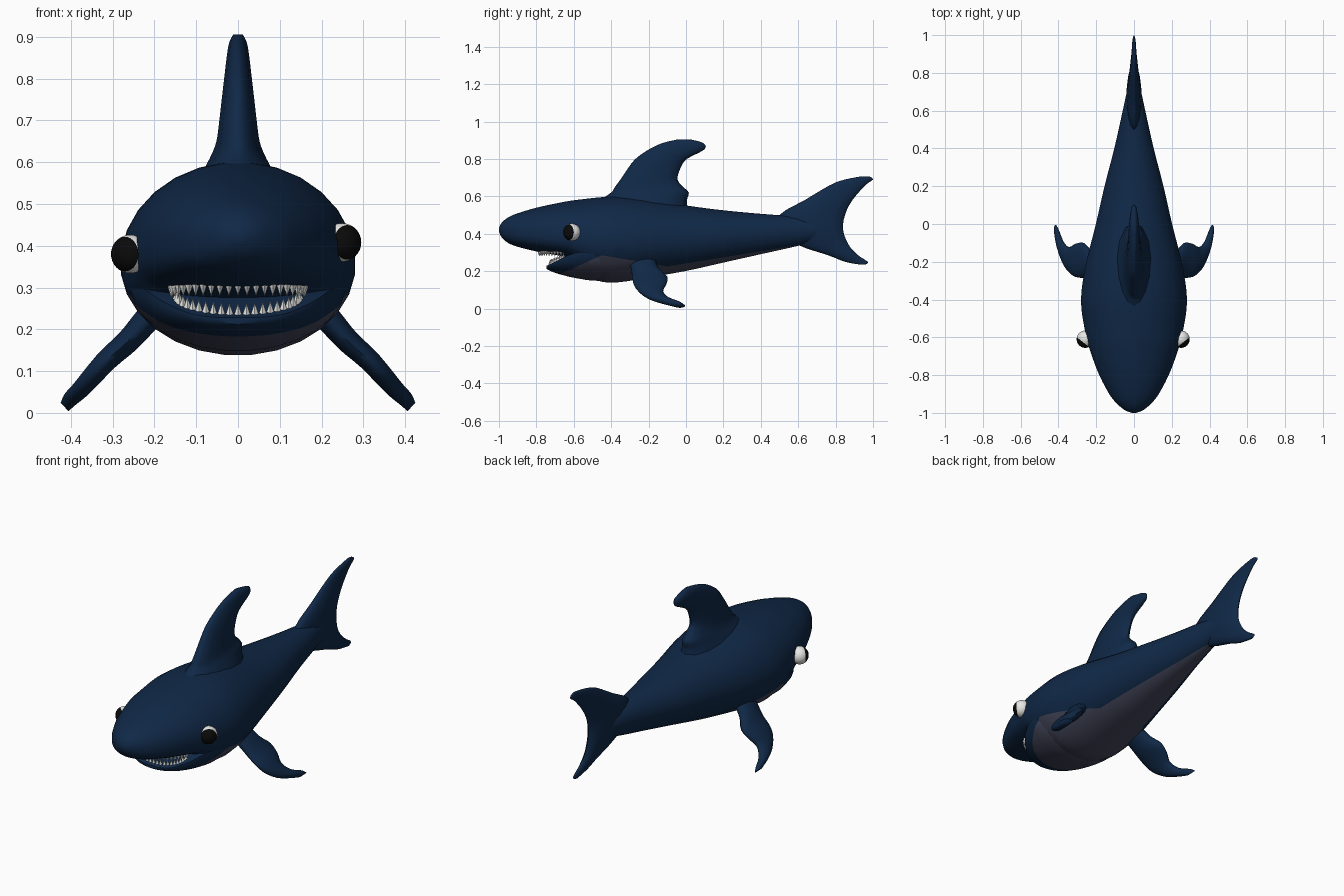
import bpy
import bmesh
from math import sin, cos, pi, radians
from mathutils import Vector

cube = bpy.data.objects.get("Cube")
if cube:
    bpy.data.objects.remove(cube, do_unlink=True)


def material(name, color):
    mat = bpy.data.materials.new(name)
    mat.use_nodes = True
    rgba = (*color, 1)
    mat.diffuse_color = rgba
    bsdf = mat.node_tree.nodes["Principled BSDF"]
    bsdf.inputs["Base Color"].default_value = rgba
    bsdf.inputs["Roughness"].default_value = 0.7
    return mat


navy = material("navy skin", (0.005, 0.021, 0.062))
gray = material("gray belly", (0.055, 0.06, 0.1))
white = material("white", (0.8, 0.8, 0.78))
black = material("black pupil", (0.003, 0.003, 0.003))


def finish(bm, name, mats, angle=50):
    bmesh.ops.recalc_face_normals(bm, faces=bm.faces)
    mesh = bpy.data.meshes.new(name)
    bm.to_mesh(mesh)
    bm.free()
    for mat in mats:
        mesh.materials.append(mat)
    for poly in mesh.polygons:
        poly.use_smooth = True
    mesh.set_sharp_from_angle(angle=radians(angle))
    obj = bpy.data.objects.new(name, mesh)
    bpy.context.collection.objects.link(obj)
    return obj


def resample(rows, steps):
    """Smooth curve through rows of station values."""
    rows = [Vector(r) for r in rows]
    out = []
    for i in range(len(rows) - 1):
        a, b = rows[max(i - 1, 0)], rows[i]
        c, d = rows[i + 1], rows[min(i + 2, len(rows) - 1)]
        for k in range(steps):
            t = k / steps
            out.append(b + (c - a) * (t / 2) + (a * 2 - b * 5 + c * 4 - d) * (t * t / 2)
                       + (b * 3 - a - c * 3 + d) * (t ** 3 / 2))
    return out + [rows[-1]]


def loft(rings):
    bm = bmesh.new()
    loops = [[bm.verts.new(p) for p in ring] for ring in rings]
    n = len(loops[0])
    for a, b in zip(loops, loops[1:]):
        for i in range(n):
            j = (i + 1) % n
            bm.faces.new((a[i], a[j], b[j], b[i]))
    bm.faces.new(loops[0])
    bm.faces.new(loops[-1])
    return bm


def hull_ring(y, top, bottom, width, mid, power, n=28):
    ring = []
    for i in range(n):
        t = 2 * pi * (i + 0.5) / n
        s = sin(t)
        z = mid + (top - mid) * s if s > 0 else mid - (mid - bottom) * (-s) ** power
        ring.append((width * cos(t), y, z))
    return ring


# Belly edge as a line in side profile: y, z
BELLY = [(-0.66, 0.19), (-0.45, 0.285), (-0.1, 0.225), (0.7, 0.355)]


def paint_belly(bm):
    for (y0, z0), (y1, z1) in zip(BELLY, BELLY[1:]):
        geom = bm.verts[:] + bm.edges[:] + bm.faces[:]
        bmesh.ops.bisect_plane(bm, geom=geom, dist=1e-5, plane_co=(0, y0, z0),
                               plane_no=(0, z0 - z1, y1 - y0))
    for face in bm.faces:
        c = face.calc_center_median()
        for (y0, z0), (y1, z1) in zip(BELLY, BELLY[1:]):
            if c.y < y1 or y1 == BELLY[-1][0]:
                edge = z0 + (c.y - y0) * (z1 - z0) / (y1 - y0)
                face.material_index = int(c.z < edge and c.y < 0.62)
                break


def hull(name, stations):
    bm = loft([hull_ring(*r) for r in resample(stations, 3)])
    paint_belly(bm)
    return finish(bm, name, [navy, gray])


# Body: y, top, bottom, half width, widest height, underside roundness
hull("body", [
    (-1, 0.43, 0.41, 0.012, 0.42, 0.9),
    (-0.985, 0.46, 0.38, 0.05, 0.42, 0.8),
    (-0.95, 0.488, 0.35, 0.092, 0.415, 0.7),
    (-0.9, 0.51, 0.33, 0.132, 0.41, 0.6),
    (-0.8, 0.54, 0.305, 0.185, 0.405, 0.6),
    (-0.7, 0.562, 0.287, 0.224, 0.395, 0.6),
    (-0.62, 0.577, 0.262, 0.249, 0.385, 0.7),
    (-0.55, 0.586, 0.185, 0.264, 0.375, 0.9),
    (-0.45, 0.597, 0.142, 0.28, 0.36, 1),
    (-0.35, 0.6, 0.14, 0.279, 0.355, 1),
    (-0.2, 0.585, 0.165, 0.254, 0.36, 1),
    (0, 0.552, 0.2, 0.203, 0.37, 1),
    (0.2, 0.526, 0.245, 0.157, 0.385, 1),
    (0.4, 0.507, 0.29, 0.105, 0.4, 1),
    (0.6, 0.49, 0.335, 0.06, 0.415, 1),
    (0.72, 0.46, 0.37, 0.034, 0.42, 1),
    (0.82, 0.43, 0.41, 0.01, 0.42, 1)])

# Lower jaw with a flat floor to the mouth
hull("lower_jaw", [
    (-0.747, 0.228, 0.212, 0.045, 0.228, 1),
    (-0.73, 0.235, 0.203, 0.105, 0.235, 0.9),
    (-0.69, 0.255, 0.187, 0.158, 0.255, 0.9),
    (-0.65, 0.275, 0.176, 0.195, 0.275, 0.9),
    (-0.6, 0.295, 0.164, 0.224, 0.295, 0.9),
    (-0.5, 0.31, 0.148, 0.259, 0.31, 1),
    (-0.42, 0.3, 0.15, 0.25, 0.3, 1)])


def fin(name, sections, normal, side=1, n=14):
    """Sections: x, z, leading y, trailing y, half thickness."""
    rings = []
    for x, z, lead, trail, thick in resample(sections, 3):
        mid, half = (lead + trail) / 2, (trail - lead) / 2
        ring = []
        for i in range(n):
            t = 2 * pi * i / n
            off = thick * sin(t)
            ring.append((side * (x + normal[0] * off), mid - half * cos(t),
                         z + normal[1] * off))
        rings.append(ring)
    return finish(loft(rings), name, [navy], 70)


# Dorsal fin, swept back
fin("dorsal_fin", [
    (0, 0.53, -0.52, 0.01, 0.11), (0, 0.58, -0.46, 0.005, 0.085),
    (0, 0.62, -0.4, 0.015, 0.064), (0, 0.65, -0.38, -0.015, 0.053),
    (0, 0.69, -0.35, -0.045, 0.047), (0, 0.75, -0.31, -0.03, 0.04),
    (0, 0.8, -0.27, 0.005, 0.034), (0, 0.85, -0.2, 0.098, 0.028),
    (0, 0.885, -0.125, 0.093, 0.022), (0, 0.905, -0.04, 0.02, 0.012)], (1, 0))

# Forked tail fin
fin("tail_fin", [
    (0, 0.235, 0.93, 0.96, 0.006), (0, 0.25, 0.85, 0.972, 0.01),
    (0, 0.285, 0.76, 0.92, 0.018), (0, 0.34, 0.6, 0.87, 0.028),
    (0, 0.42, 0.52, 0.84, 0.04), (0, 0.5, 0.5, 0.85, 0.036),
    (0, 0.58, 0.635, 0.89, 0.026), (0, 0.66, 0.77, 0.96, 0.015),
    (0, 0.69, 0.85, 1, 0.011), (0, 0.707, 0.94, 0.98, 0.006)], (1, 0))

UPPER = dict(width=0.16, back=-0.66, reach=0.125, base=0.308, rise=-0.004, length=-0.028)
LOWER = dict(width=0.148, back=-0.65, reach=0.077, base=0.234, rise=0.038, length=0.028)


def teeth(name, width, back, reach, base, rise, length, count=23):
    bm = bmesh.new()
    for i in range(count):
        a = pi * (i / (count - 1) - 0.5) * 0.96
        center = Vector((width * sin(a), back - reach * cos(a), base + rise * (1 - cos(a))))
        corners = [bm.verts.new(center + Vector((0.0095 * cos(k * pi / 2), 0.0095 * sin(k * pi / 2), 0)))
                   for k in range(4)]
        tip = bm.verts.new(center + Vector((0, 0, length)))
        bm.faces.new(corners)
        for k in range(4):
            bm.faces.new((corners[k], corners[(k + 1) % 4], tip))
    finish(bm, name, [white], 20)


teeth("upper_teeth", **UPPER)
teeth("lower_teeth", **LOWER)


def eye(name, side, x, z):
    bm = bmesh.new()
    bmesh.ops.create_uvsphere(bm, u_segments=24, v_segments=16, radius=0.046)
    gaze = Vector((side * 0.62, -0.78, 0))
    # Cut the pupil edge cleanly and darken the cap
    bmesh.ops.bisect_plane(bm, geom=bm.verts[:] + bm.edges[:] + bm.faces[:], dist=1e-5,
                           plane_co=gaze * 0.02, plane_no=gaze)
    for face in bm.faces:
        face.material_index = int(face.calc_center_median().dot(gaze) > 0.02)
    bmesh.ops.translate(bm, verts=bm.verts, vec=(side * x, -0.61, z))
    finish(bm, name, [white, black])


eye("left_eye", 1, 0.249, 0.408)
eye("right_eye", -1, 0.258, 0.38)

# Pectoral fins, reaching down and out
for side, label in ((1, "left"), (-1, "right")):
    fin(label + "_pectoral_fin", [
        (0.17, 0.275, -0.31, -0.17, 0.036), (0.225, 0.215, -0.295, -0.145, 0.032),
        (0.265, 0.17, -0.287, -0.1, 0.029), (0.31, 0.13, -0.28, -0.105, 0.027),
        (0.345, 0.092, -0.255, -0.122, 0.025), (0.378, 0.055, -0.2, -0.09, 0.022),
        (0.402, 0.032, -0.13, -0.03, 0.019), (0.415, 0.014, -0.06, -0.004, 0.014)],
        (0.69, 0.72), side)
